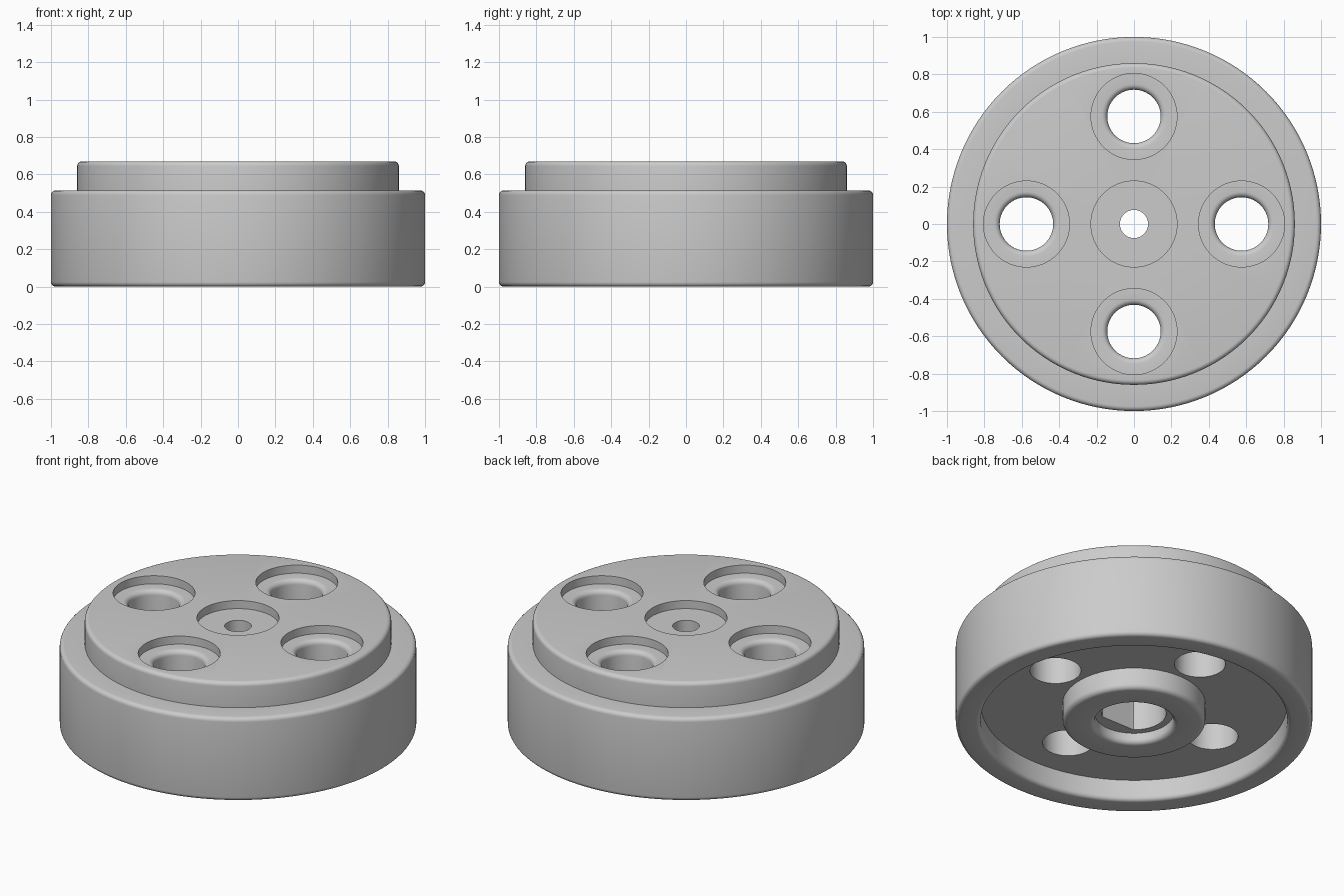
import bpy, bmesh, math
from mathutils import Vector

cube = bpy.data.objects.get("Cube")
if cube:
    bpy.data.objects.remove(cube, do_unlink=True)

grey = bpy.data.materials.new("plain grey")
grey.use_nodes = True
colour = (0.6, 0.6, 0.6, 1)
grey.diffuse_color = colour
grey.node_tree.nodes["Principled BSDF"].inputs["Base Color"].default_value = colour


def rounded(points, steps=5):
    """Turn (radius, z, fillet) corners into a profile with rounded corners."""
    result = []
    for i, (r, z, fillet) in enumerate(points):
        corner = Vector((r, z))
        if not fillet:
            result.append(corner)
            continue
        before = (Vector(points[i - 1][:2]) - corner).normalized() * fillet
        after = (Vector(points[(i + 1) % len(points)][:2]) - corner).normalized() * fillet
        for k in range(steps + 1):
            a = math.pi / 2 * k / steps
            result.append(corner + before * (1 - math.sin(a)) + after * (1 - math.cos(a)))
    return result


def lathe(name, points, segments=96, centre=(0, 0), flat=None):
    """Spin a closed profile round z; flat squashes the -y side into a plane."""
    bm = bmesh.new()
    verts = [bm.verts.new((p.x, 0, p.y)) for p in rounded(points)]
    edges = [bm.edges.new((verts[i - 1], v)) for i, v in enumerate(verts)]
    bmesh.ops.spin(bm, geom=verts + edges, cent=(0, 0, 0), axis=(0, 0, 1),
                   angle=math.tau, steps=segments, use_merge=True)
    bmesh.ops.remove_doubles(bm, verts=bm.verts[:], dist=1e-5)
    # drop the leftover edge lying on the axis
    loose = [e for e in bm.edges if not e.link_faces]
    bmesh.ops.delete(bm, geom=loose, context='EDGES')
    if flat is not None:
        for v in bm.verts:
            v.co.y = max(v.co.y, flat)
    bmesh.ops.recalc_face_normals(bm, faces=bm.faces[:])
    mesh = bpy.data.meshes.new(name)
    bm.to_mesh(mesh)
    bm.free()
    mesh.materials.append(grey)
    obj = bpy.data.objects.new(name, mesh)
    obj.location = (*centre, 0)
    bpy.context.collection.objects.link(obj)
    return obj


TOP, STEP, RECESS, POCKET = 0.67, 0.515, 0.13, 0.62
EDGE = 0.025

# stepped disc with underside recess, central boss, top pocket and pilot hole
hub = lathe("hub_disc", [
    (0.075, POCKET, 0), (0.23, POCKET, 0), (0.23, TOP, 0),
    (0.86, TOP, EDGE), (0.86, STEP, 0), (1, STEP, EDGE), (1, 0, EDGE),
    (0.86, 0, EDGE), (0.86, RECESS, 0), (0.4, RECESS, 0),
    (0.4, 0, 0.03), (0.22, 0, 0.03), (0.22, 0.065, 0), (0.075, 0.065, 0),
], segments=128)

# four counterbored bolt holes
cutters = []
for k in range(4):
    a = k * math.pi / 2
    cutters.append(lathe(f"bolt_hole_cutter_{k + 1}", [
        (0, 0.1, 0), (0.143, 0.1, 0), (0.143, POCKET, 0.03),
        (0.23, POCKET, 0), (0.23, 0.75, 0), (0, 0.75, 0),
    ], 64, (0.575 * math.cos(a), 0.575 * math.sin(a))))

# blind shaft socket with one flat side
cutters.append(lathe("shaft_socket_cutter", [
    (0, 0.03, 0), (0.18, 0.03, 0), (0.18, 0.45, 0), (0, 0.45, 0),
], 64, flat=-0.14))

for cutter in cutters:
    mod = hub.modifiers.new(cutter.name, 'BOOLEAN')
    mod.operation = 'DIFFERENCE'
    mod.solver = 'EXACT'
    mod.object = cutter

# apply the cuts, then remove the cutters
bpy.context.view_layer.update()
bpy.ops.object.select_all(action='DESELECT')
bpy.context.view_layer.objects.active = hub
hub.select_set(True)
for mod in list(hub.modifiers):
    bpy.ops.object.modifier_apply(modifier=mod.name)
for cutter in cutters:
    bpy.data.objects.remove(cutter, do_unlink=True)
bpy.ops.object.shade_smooth_by_angle(angle=math.radians(30))
